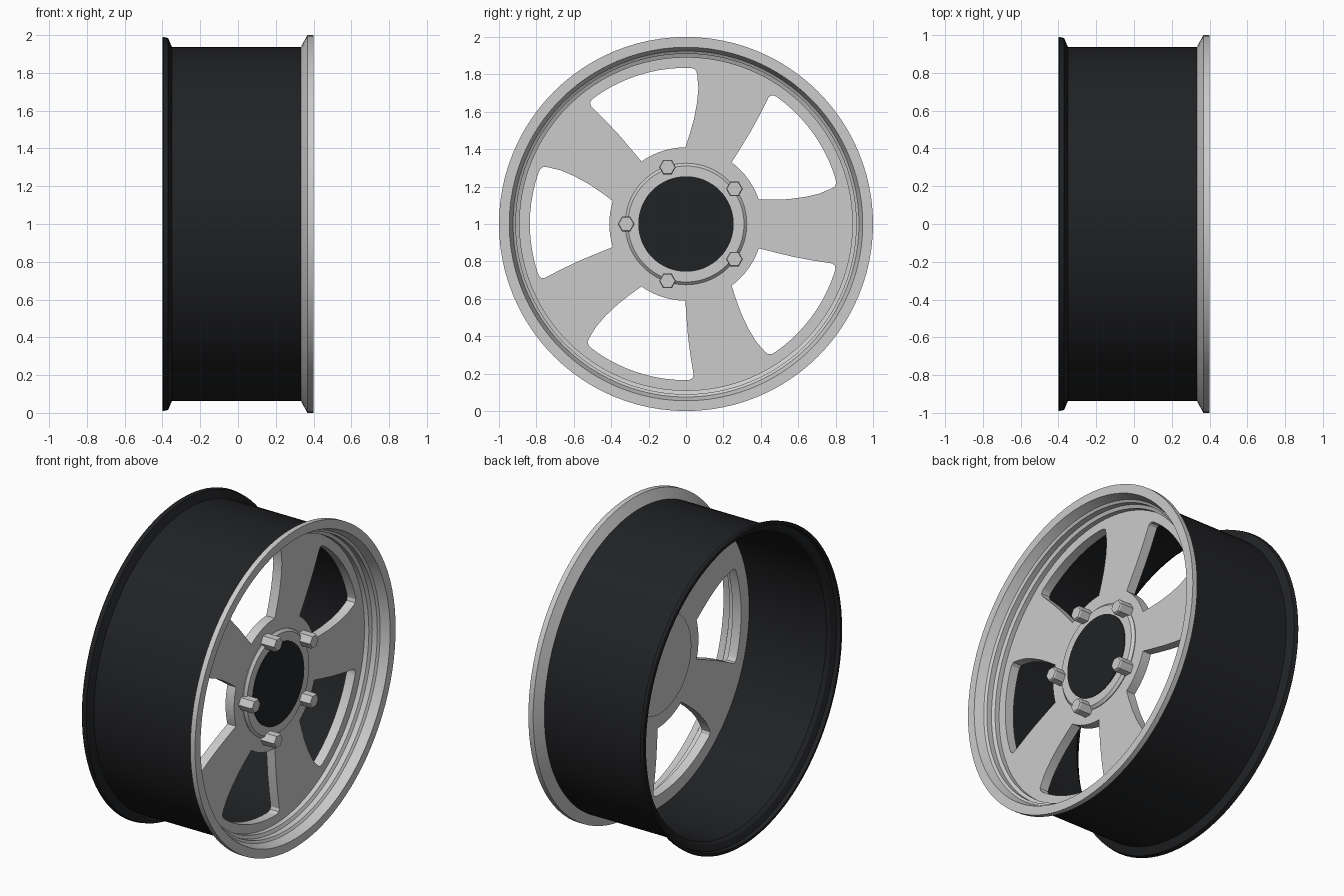
import bpy, bmesh
from math import sin, cos, pi, radians, tau
from mathutils import Matrix, Vector

if "Cube" in bpy.data.objects:
    bpy.data.objects.remove(bpy.data.objects["Cube"])

# Local z (part axis) -> world x, local x/y -> world y/z, centred at wheel height
TO_WHEEL = Matrix(((0, 0, 1, 0), (1, 0, 0, 0), (0, 1, 0, 1), (0, 0, 0, 1)))

black = bpy.data.materials.new("black")
black.diffuse_color = (0.015, 0.016, 0.018, 1)
black.use_nodes = True
black.node_tree.nodes["Principled BSDF"].inputs["Base Color"].default_value = black.diffuse_color


def finish(obj, mat=None, smooth=True):
    if mat:
        obj.data.materials.append(mat)
    bpy.ops.object.select_all(action='DESELECT')
    obj.select_set(True)
    bpy.context.view_layer.objects.active = obj
    if smooth:
        bpy.ops.object.shade_smooth_by_angle(angle=radians(25))


def lathe(name, profile, closed=True, mat=None, segs=96, centre=(0, 0), smooth=True):
    """Revolve (x, radius) points about the wheel axis; open profiles get end caps."""
    bm = bmesh.new()
    rings = [[bm.verts.new((centre[0] + r * cos(tau * i / segs),
                            centre[1] + r * sin(tau * i / segs), x))
              for i in range(segs)] for x, r in profile]
    pairs = list(zip(rings, rings[1:]))
    if closed:
        pairs.append((rings[-1], rings[0]))
    else:
        bm.faces.new(rings[0])
        bm.faces.new(rings[-1])
    for a, b in pairs:
        for i in range(segs):
            j = (i + 1) % segs
            bm.faces.new((a[i], a[j], b[j], b[i]))
    bmesh.ops.transform(bm, matrix=TO_WHEEL, verts=bm.verts)
    bmesh.ops.recalc_face_normals(bm, faces=bm.faces)
    me = bpy.data.meshes.new(name)
    bm.to_mesh(me)
    bm.free()
    obj = bpy.data.objects.new(name, me)
    bpy.context.collection.objects.link(obj)
    finish(obj, mat, smooth)
    return obj


# Black barrel with flared rear flange
lathe("barrel", [(-0.40, 0.985), (-0.395, 0.99), (-0.37, 0.985), (-0.35, 0.937),
                 (0.335, 0.937), (0.335, 0.915), (-0.34, 0.915), (-0.36, 0.93),
                 (-0.375, 0.965), (-0.40, 0.97)], mat=black)

# Bright front lip, stepping down to the face
lathe("front_lip", [(0.333, 0.937), (0.367, 1.0), (0.40, 1.0), (0.40, 0.945),
                    (0.345, 0.925), (0.335, 0.91), (0.30, 0.91), (0.29, 0.89),
                    (0.20, 0.89), (0.20, 0.918), (0.333, 0.918)])

# Spoked face: a disc outline with five window outlines, filled and extruded
# Window edges as (radius, angle offset): one side bowed, the other straighter
BOWED = [(0.41, -17.5), (0.48, -20.3), (0.56, -22.3), (0.65, -23.2), (0.73, -23.2),
         (0.80, -22.3), (0.822, -21.8), (0.833, -20.6)]
STRAIGHT = [(0.834, 19.2), (0.826, 20.4), (0.81, 20.9), (0.70, 19.9), (0.60, 19.0),
            (0.50, 18.3), (0.41, 17.5)]


def polar(r, deg):
    return (r * cos(radians(deg)), r * sin(radians(deg)))


def window(angle):
    pts = list(BOWED)
    pts += [(0.835, -19 + 37 * i / 10) for i in range(11)]
    pts += STRAIGHT
    pts += [(0.41, 17.5 - 35 * i / 10) for i in range(1, 10)]
    return [polar(r, angle + a) for r, a in pts]


curve = bpy.data.curves.new("spoked_face", 'CURVE')
curve.dimensions = '2D'
curve.fill_mode = 'BOTH'
curve.extrude = 0.03
outlines = [[polar(0.90, 360 * i / 96) for i in range(96)]]
outlines += [window(36 + 72 * k) for k in range(5)]
for pts in outlines:
    sp = curve.splines.new('POLY')
    sp.points.add(len(pts) - 1)
    for p, (u, v) in zip(sp.points, pts):
        p.co = (u, v, 0, 1)
    sp.use_cyclic_u = True
face = bpy.data.objects.new("spoked_face", curve)
bpy.context.collection.objects.link(face)
face.matrix_world = TO_WHEEL @ Matrix.Translation((0, 0, 0.23))
finish(face, smooth=False)
bpy.ops.object.convert(target='MESH')
finish(bpy.context.view_layer.objects.active)

# Hub boss and black centre cap
lathe("hub_boss", [(0.18, 0.31), (0.265, 0.325), (0.28, 0.31)], closed=False)
lathe("centre_cap", [(0.27, 0.255), (0.284, 0.255)], closed=False, mat=black)

# Five hexagonal lug nuts
for k in range(5):
    lathe(f"lug_nut_{k + 1}", [(0.25, 0.045), (0.345, 0.045), (0.352, 0.04)], closed=False,
          segs=6, centre=polar(0.32, 36 + 72 * k), smooth=False)
